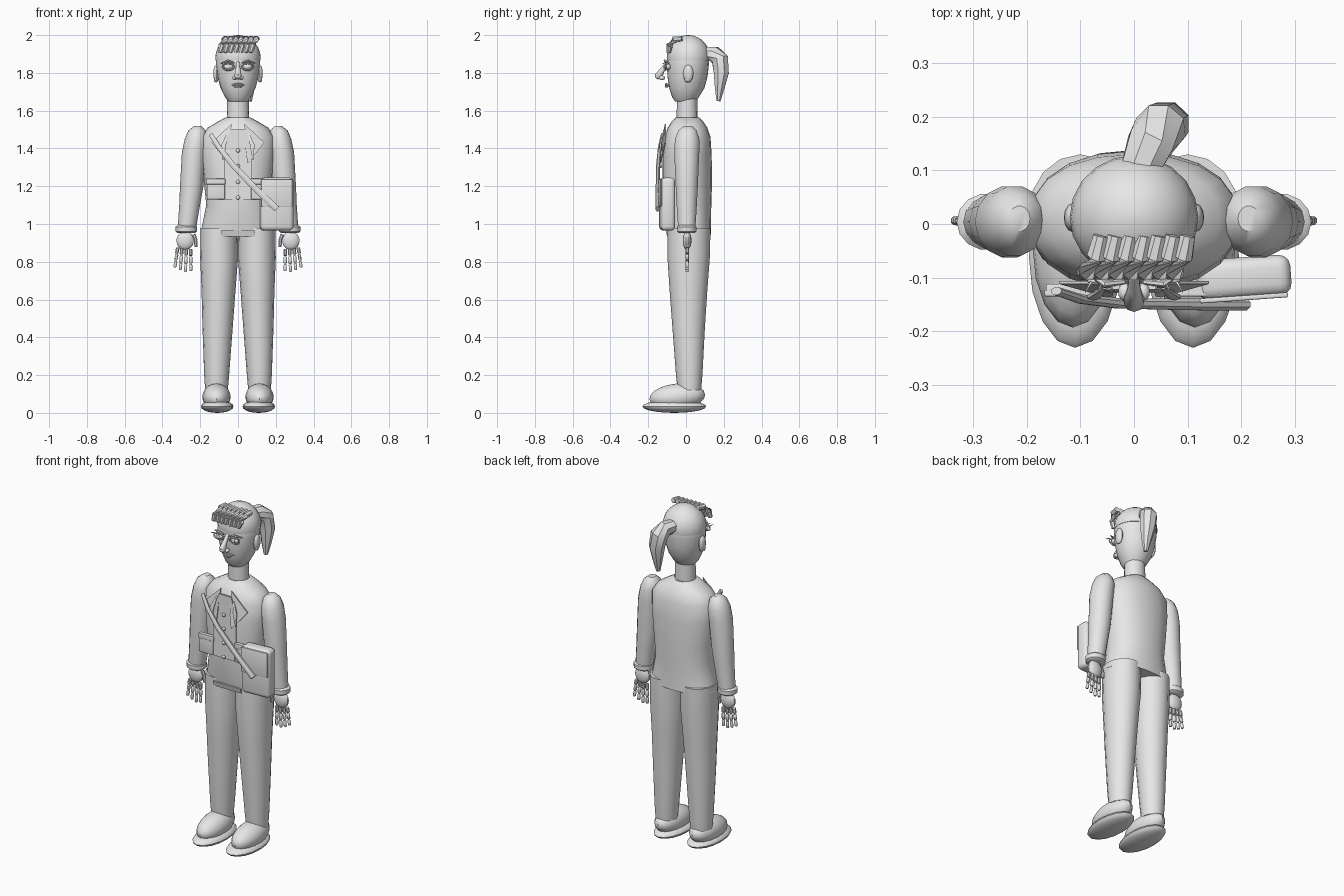
import bpy, bmesh, math
from mathutils import Vector, Matrix

grey = bpy.data.materials.new("plain_grey")
grey.diffuse_color = (0.8, 0.8, 0.8, 1)


def finish(name, bm, angle=40):
    bmesh.ops.recalc_face_normals(bm, faces=bm.faces)
    me = bpy.data.meshes.new(name)
    bm.to_mesh(me)
    bm.free()
    me.materials.append(grey)
    me.shade_smooth()
    me.set_sharp_from_angle(angle=math.radians(angle))
    ob = bpy.data.objects.new(name, me)
    bpy.context.collection.objects.link(ob)
    return ob


def skin(bm, rings):
    """Bridge matching rings of points and cap both ends."""
    rows = [[bm.verts.new(p) for p in r] for r in rings]
    n = len(rows[0])
    for a, b in zip(rows, rows[1:]):
        for i in range(n):
            bm.faces.new((a[i], a[(i + 1) % n], b[(i + 1) % n], b[i]))
    bm.faces.new(rows[0])
    bm.faces.new(rows[-1][::-1])


def loft(name, rows, n=16, power=1.0):
    """Horizontal elliptical sections: z, cx, cy, rx, ry."""
    def s(v):
        return math.copysign(abs(v) ** power, v)
    bm = bmesh.new()
    angs = [2 * math.pi * i / n for i in range(n)]
    skin(bm, [[(cx + rx * s(math.cos(t)), cy + ry * s(math.sin(t)), z) for t in angs]
              for z, cx, cy, rx, ry in rows])
    return finish(name, bm)


def tube(name, pts, radii, n=8, flat=1.0, angle=40):
    """Tapered tube along a path; flat squashes the section."""
    pts = [Vector(p) for p in pts]
    rings = []
    for i, p in enumerate(pts):
        d = (pts[min(i + 1, len(pts) - 1)] - pts[max(i - 1, 0)]).normalized()
        u = d.cross(Vector((0, 1, 0) if abs(d.y) < 0.8 else (0, 0, 1))).normalized()
        v = d.cross(u)
        rings.append([p + radii[i] * (u * math.cos(a) + v * flat * math.sin(a))
                      for a in (2 * math.pi * (k + .5) / n for k in range(n))])
    bm = bmesh.new()
    skin(bm, rings)
    return finish(name, bm, angle)


def ball(name, c, r, seg=16, rings=10, tilt=0):
    bm = bmesh.new()
    bmesh.ops.create_uvsphere(bm, u_segments=seg, v_segments=rings, radius=1)
    bm.transform(Matrix.Translation(c) @ Matrix.Rotation(tilt, 4, 'X') @ Matrix.Diagonal((*r, 1)))
    return finish(name, bm)


def box(name, c, size, bevel=0.0, yaw=0):
    bm = bmesh.new()
    bmesh.ops.create_cube(bm, size=1)
    bm.transform(Matrix.Diagonal((*size, 1)))
    if bevel:
        bmesh.ops.bevel(bm, geom=bm.edges[:], offset=bevel, segments=3, profile=.5, affect='EDGES')
    bm.transform(Matrix.Translation(c) @ Matrix.Rotation(yaw, 4, 'Z'))
    return finish(name, bm)


def plate(name, pts, thick=0.006):
    """Thin polygon plate thickened towards the back."""
    bm = bmesh.new()
    skin(bm, [pts, [(x, y + thick, z) for x, y, z in pts]])
    return finish(name, bm)


def ring(name, c, rx, rz, r, n=20, m=6):
    """Upright or flat ring built from a swept circle."""
    bm = bmesh.new()
    rows = []
    for i in range(n):
        t = 2 * math.pi * i / n
        rows.append([bm.verts.new((c[0] + (rx + r * math.cos(a)) * math.cos(t), c[1] + r * math.sin(a),
                                   c[2] + (rz + r * math.cos(a)) * math.sin(t)))
                     for a in (2 * math.pi * k / m for k in range(m))])
    for i in range(n):
        a, b = rows[i], rows[(i + 1) % n]
        for k in range(m):
            bm.faces.new((a[k], a[(k + 1) % m], b[(k + 1) % m], b[k]))
    return finish(name, bm, 80)


# Jacket body
loft("jacket", [(.945, 0, .018, .2, .115), (1.0, 0, .012, .188, .12), (1.1, 0, .006, .168, .128),
                (1.22, 0, .006, .18, .132), (1.36, 0, .006, .195, .13), (1.46, 0, .008, .195, .122),
                (1.51, 0, .008, .16, .105), (1.54, 0, .008, .11, .085), (1.565, 0, .008, .065, .062)], 20, .9)
loft("neck", [(1.54, 0, .006, .06, .056), (1.67, 0, .006, .057, .054)])
plate("jacket_hem", [(-.09, -.1, .935), (.09, -.1, .935), (.09, -.108, .965), (-.09, -.108, .965)], .009)
plate("front_panel", [(-.075, -.128, 1.13), (.075, -.128, 1.13), (.075, -.128, 1.4),
                      (.04, -.122, 1.5), (-.04, -.122, 1.5), (-.075, -.128, 1.4)], .009)
for i in range(4):
    ball("button", (0, -.133, 1.14 + .083 * i), (.011, .007, .011), 10, 6)

# Paired parts
for s in (-1, 1):
    plate("lapel", [(s * .035, -.112, 1.53), (s * .14, -.112, 1.43), (s * .05, -.137, 1.32),
                    (s * .04, -.135, 1.4)])
    tube("lapel_fold", [(s * .055, -.12, 1.48), (s * .075, -.136, 1.42), (s * .08, -.136, 1.34)],
         [.004, .014, .004], 6, .5)
    box("pocket", (s * .117, -.122, 1.185), (.095, .02, .11), .003)
    box("pocket_flap", (s * .117, -.129, 1.225), (.1, .012, .03), .003)

    loft("sleeve", [(.965, s * .272, .004, .048, .046), (1.1, s * .256, .004, .055, .055),
                    (1.2, s * .245, .004, .062, .06), (1.38, s * .232, .004, .065, .068),
                    (1.45, s * .222, .006, .06, .066), (1.495, s * .217, .008, .046, .05),
                    (1.518, s * .214, .01, .02, .024)], 14)
    loft("cuff", [(.952, s * .274, .004, .045, .042), (.96, s * .274, .004, .056, .052),
                  (.985, s * .274, .004, .057, .053), (.994, s * .273, .004, .046, .044)], 14)
    ball("palm", (s * .28, .006, .912), (.047, .023, .05), 14, 10)

    # Jointed fingers, then thumb
    for f in range(4):
        x0, x1 = .25 + f * .023, .25 + f * .028
        z0 = (.868, .872, .876, .876)[f]
        step = (.04, .043, .041, .036)[f]
        for j in range(3):
            a, b = j / 3, (j + 1) / 3
            xa, xb = x0 + (x1 - x0) * a, x0 + (x1 - x0) * b
            za, zb = z0 - step * j, z0 - step * (j + 1) + .003
            tube("finger_joint", [(s * xa, .006, za), (s * xa, .006, za - .004), (s * xb, .006, zb + .004),
                                  (s * xb, .006, zb)], [.006, .0105 - .001 * j, .0105 - .001 * j, .006], 8)
    for z in (.945, .912):
        tube("thumb_joint", [(s * (.235 if z > .93 else .224), .004, z), (s * .222, .004, z - .033)],
             [.011, .009], 8)

    # Trousers and shoes
    loft("trouser_leg", [(.12, s * .114, .018, .06, .062), (.2, s * .113, .017, .066, .07),
                         (.45, s * .108, .014, .08, .086), (.65, s * .103, .013, .09, .1),
                         (.82, s * .1, .014, .1, .112), (.98, s * .1, .016, .098, .114)], 16)
    ball("shoe_sole", (s * .11, -.062, .034), (.086, .169, .034), 16, 10)
    ball("shoe_upper", (s * .114, -.046, .085), (.075, .148, .07), 16, 10, .09)

    # Ears and eyes
    ball("ear", (s * .115, .012, 1.796), (.016, .027, .047), 12, 8)
    ball("ear_lobe", (s * .117, .005, 1.765), (.011, .013, .015), 8, 6)
    ball("eyeball", (s * .05, -.097, 1.832), (.026, .019, .016), 12, 8)
    ball("pupil", (s * .05, -.115, 1.832), (.01, .005, .01), 10, 6)
    ring("eyelid", (s * .052, -.107, 1.832), .031, .018, .004)
    tube("eyebrow", [(s * .018, -.108, 1.853), (s * .055, -.112, 1.864), (s * .09, -.088, 1.852)],
         [.005, .007, .003], 6)
    for k in range(3):
        tube("eyelash", [(s * (.04 + .02 * k), -.108, 1.846), (s * (.043 + .024 * k), -.128, 1.852)],
             [.003, .001], 4)
    ball("nostril", (s * .017, -.127, 1.774), (.013, .017, .012), 10, 6)

# Head and features
loft("head", [(1.648, 0, -.005, .05, .052), (1.67, 0, -.003, .068, .07), (1.72, 0, .004, .093, .094),
              (1.78, 0, .008, .109, .106), (1.84, 0, .01, .117, .111), (1.89, 0, .012, .117, .111),
              (1.95, 0, .012, .09, .085)], 20)
tube("nose", [(0, -.095, 1.855), (0, -.122, 1.82), (0, -.145, 1.785), (0, -.14, 1.768)],
     [.009, .013, .02, .011], 10, 1.0, 60)
ball("nose_tip", (0, -.146, 1.782), (.017, .018, .015), 10, 8)
for z, w in ((1.739, .036), (1.728, .028)):
    tube("lip", [(-w, -.086, 1.734), (-w / 2, -.1, z), (0, -.106, z), (w / 2, -.1, z), (w, -.086, 1.734)],
         [.002, .006, .007, .006, .002], 8)

# Hair cap, fringe and ponytail
loft("hair_cap", [(1.865, 0, .013, .119, .113)] +
     [(1.88 + .12 * math.sin(t), 0, .013, max(.12 * math.cos(t), .004), max(.115 * math.cos(t), .004))
      for t in (math.pi / 2 * k / 7 for k in range(8))], 20)
for i in range(7):
    x = -.088 + .027 * i
    tube("fringe_lock", [(x + .026, -.022, 1.982), (x + .018, -.06, 1.977), (x + .002, -.088, 1.945),
                         (x - .008, -.092, 1.908)], [.015, .019, .019, .012], 8)
tube("ponytail", [(.01, .1, 1.905), (.03, .15, 1.9), (.05, .18, 1.87), (.06, .187, 1.8),
                  (.062, .178, 1.72), (.062, .172, 1.65)], [.038, .046, .05, .045, .029, .012], 8, .95)

# Shoulder bag
box("bag", (.205, -.1, 1.105), (.176, .076, .28), .022, .07)
box("bag_flap", (.205, -.138, 1.165), (.165, .009, .145), .003, .07)
tube("bag_strap", [(-.145, -.125, 1.475), (-.1, -.14, 1.405), (-.03, -.148, 1.315), (.1, -.15, 1.18),
                   (.205, -.15, 1.08)], [.012, .014, .016, .018, .019], 8, .65)
